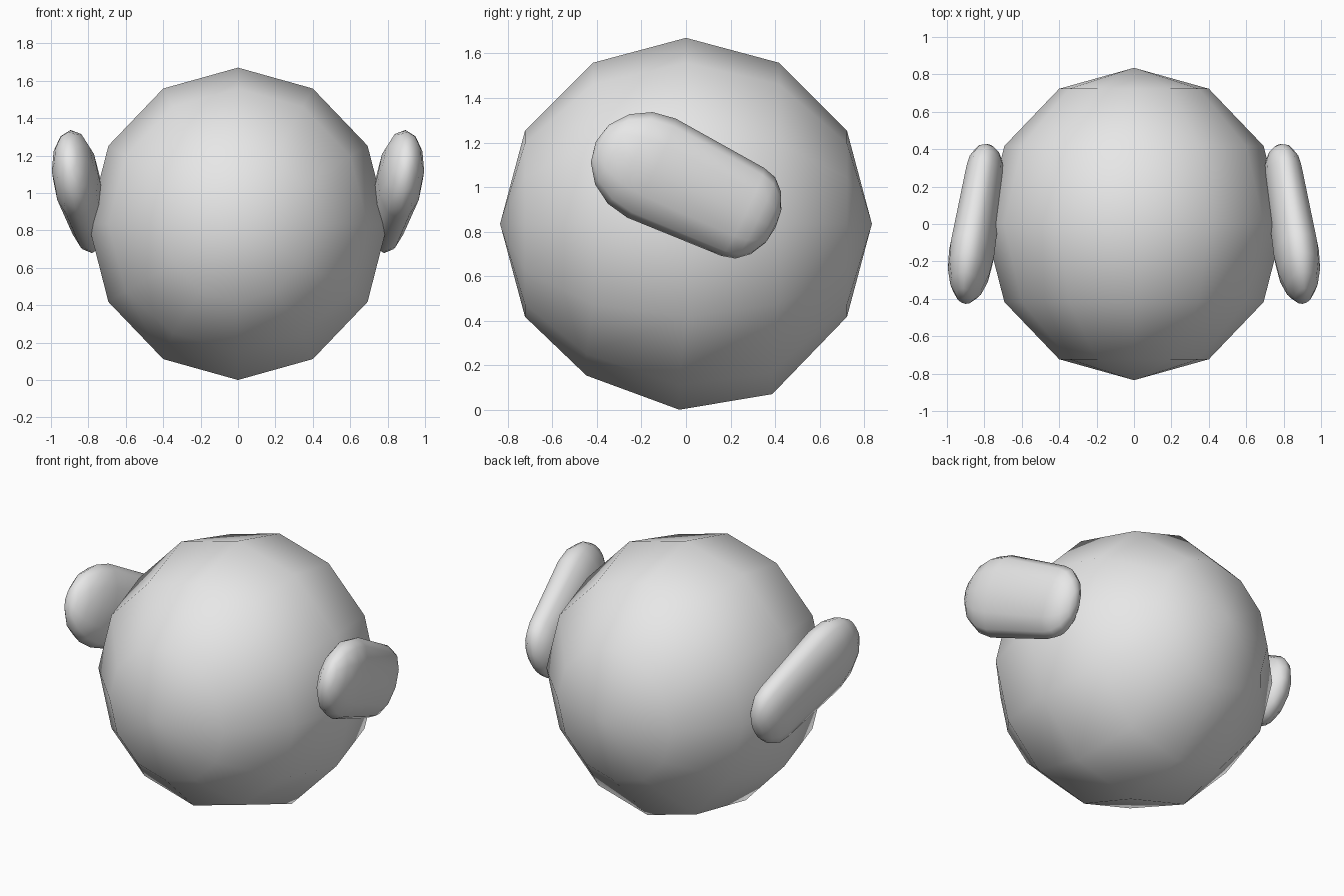
import bpy, bmesh, math
from mathutils import Vector, Matrix

if "Cube" in bpy.data.objects:
    bpy.data.objects.remove(bpy.data.objects["Cube"])

grey = bpy.data.materials.new("plain_grey")
grey.diffuse_color = (0.8, 0.8, 0.8, 1)
grey.use_nodes = True
grey.node_tree.nodes["Principled BSDF"].inputs["Base Color"].default_value = grey.diffuse_color


def finish(name, bm):
    bmesh.ops.recalc_face_normals(bm, faces=bm.faces[:])
    for f in bm.faces:
        f.smooth = True
    me = bpy.data.meshes.new(name)
    bm.to_mesh(me)
    bm.free()
    me.materials.append(grey)
    ob = bpy.data.objects.new(name, me)
    bpy.context.collection.objects.link(ob)
    return ob


# Body: coarse sphere with its poles at front and back, underside slightly tilted
R = 0.835
bm = bmesh.new()
bmesh.ops.create_uvsphere(bm, u_segments=12, v_segments=6, radius=R,
                          matrix=Matrix.Rotation(math.pi / 2, 4, 'X'))
for v in bm.verts:
    v.co.x *= 0.80 / R
    if v.co.z < -0.6:
        v.co.z -= 0.1 * v.co.y
        v.co.y -= 0.03
    v.co.z += R
finish("body", bm)


# Side pads: flattened capsules, broad rounded front end and blunter back end
def side_pad(name, side):
    front = Vector((0.868, -0.155, 1.085))
    back = Vector((0.80, 0.255, 0.888))
    axis = (back - front).normalized()
    wide = Vector((0.05, 0.434, 0.9))
    wide = (wide - axis * wide.dot(axis)).normalized()
    thin = axis.cross(wide)
    steps = 4
    rings = []
    for i in range(1, steps + 1):
        a = math.pi / 2 * i / steps
        rings.append((front - axis * 0.28 * math.cos(a),
                      0.248 * math.sin(a), 0.122 * math.sin(a)))
    for i in range(steps):
        a = math.pi / 2 * i / steps
        rings.append((back + axis * 0.165 * math.sin(a),
                      0.22 * math.cos(a), 0.105 * math.cos(a)))
    n = 12
    bm = bmesh.new()
    loops = [[bm.verts.new(c + wide * w * math.cos(2 * math.pi * k / n)
                           + thin * t * math.sin(2 * math.pi * k / n))
              for k in range(n)] for c, w, t in rings]
    tips = (bm.verts.new(front - axis * 0.28), bm.verts.new(back + axis * 0.165))
    for k in range(n):
        j = (k + 1) % n
        for a, b in zip(loops, loops[1:]):
            bm.faces.new((a[k], a[j], b[j], b[k]))
        bm.faces.new((tips[0], loops[0][j], loops[0][k]))
        bm.faces.new((tips[1], loops[-1][k], loops[-1][j]))
    for v in bm.verts:
        v.co.x *= side
    finish(name, bm)


for name, side in (("right_pad", 1), ("left_pad", -1)):
    side_pad(name, side)
